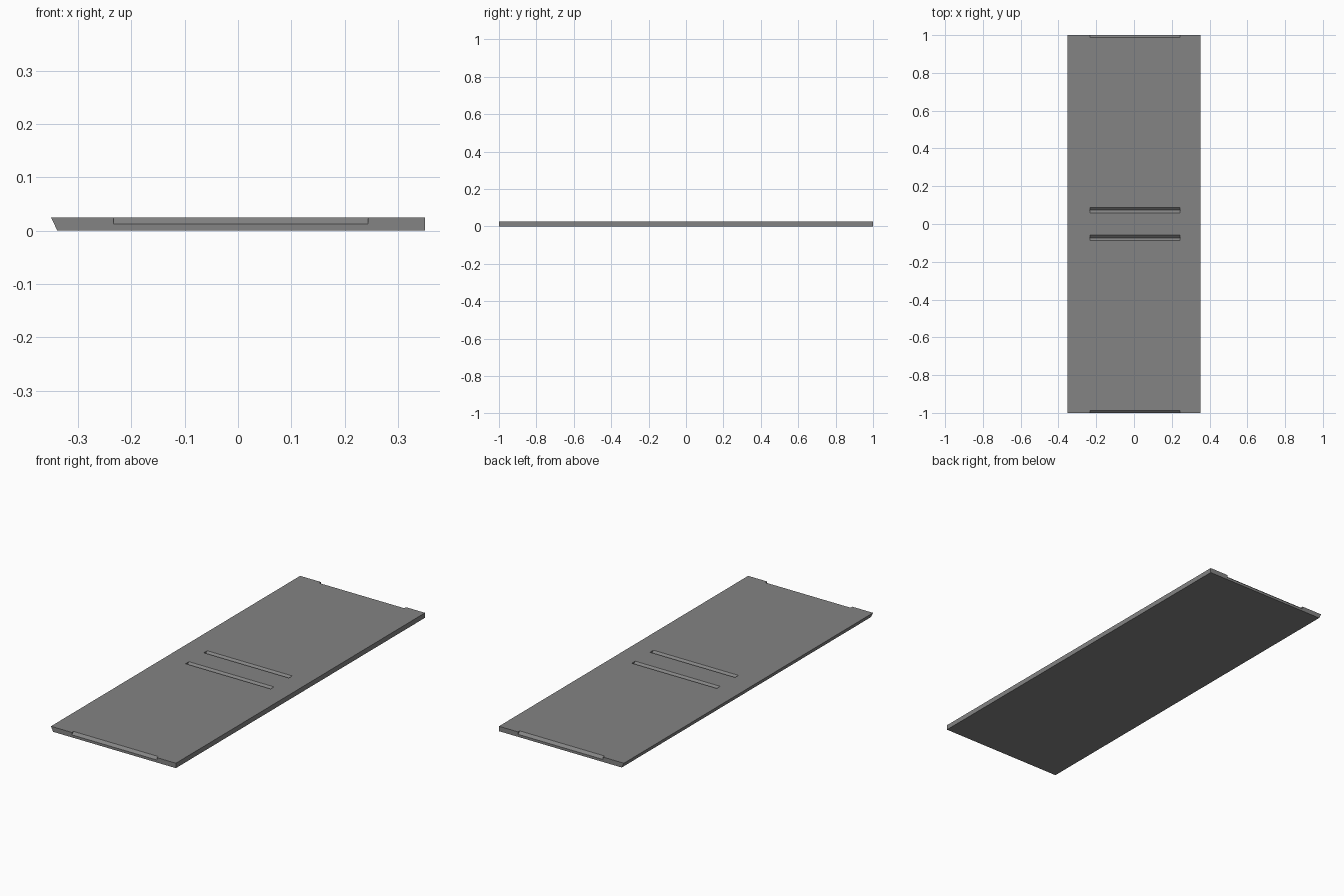
import bpy

if "Cube" in bpy.data.objects:
    bpy.data.objects.remove(bpy.data.objects["Cube"])

HALF_X, HALF_Y, THICK = 0.351, 1.0, 0.025
UNDERCUT = 0.012                  # slanted left edge, inset at the bottom
GROOVE_X = (-0.234, 0.244)        # groove ends along x
GROOVE_Z, GROOVE_HALF = 0.0127, 0.0138
GROOVE_Y = (-HALF_Y, -0.073, 0.073, HALF_Y)


def prism(name, section, offset):
    """Sweep a closed section by an offset vector into a solid."""
    n = len(section)
    verts = list(section) + [tuple(a + b for a, b in zip(p, offset)) for p in section]
    faces = [tuple(range(n))[::-1], tuple(range(n, 2 * n))]
    faces += [(i, (i + 1) % n, (i + 1) % n + n, i + n) for i in range(n)]
    mesh = bpy.data.meshes.new(name)
    mesh.from_pydata(verts, [], faces)
    obj = bpy.data.objects.new(name, mesh)
    bpy.context.collection.objects.link(obj)
    # Consistent outward normals for the booleans
    bpy.ops.object.select_all(action='DESELECT')
    bpy.context.view_layer.objects.active = obj
    obj.select_set(True)
    bpy.ops.object.mode_set(mode='EDIT')
    bpy.ops.mesh.select_all(action='SELECT')
    bpy.ops.mesh.normals_make_consistent(inside=False)
    bpy.ops.object.mode_set(mode='OBJECT')
    return obj


# Flat board with one slanted long edge
board = prism("board", [(-HALF_X + UNDERCUT, -HALF_Y, 0), (HALF_X, -HALF_Y, 0),
                        (HALF_X, -HALF_Y, THICK), (-HALF_X, -HALF_Y, THICK)],
              (0, 2 * HALF_Y, 0))
dark_grey = bpy.data.materials.new("dark_grey")
dark_grey.diffuse_color = (0.23, 0.23, 0.23, 1)
dark_grey.use_nodes = True
dark_grey.node_tree.nodes["Principled BSDF"].inputs["Base Color"].default_value = dark_grey.diffuse_color
board.data.materials.append(dark_grey)

# V grooves: two near the middle, half a groove at each end
rise = 0.02
half = GROOVE_HALF * rise / (THICK - GROOVE_Z)
for y in GROOVE_Y:
    cutter = prism("groove_cutter", [(GROOVE_X[0], y, GROOVE_Z),
                                     (GROOVE_X[0], y + half, GROOVE_Z + rise),
                                     (GROOVE_X[0], y - half, GROOVE_Z + rise)],
                   (GROOVE_X[1] - GROOVE_X[0], 0, 0))
    cutter.data.materials.append(dark_grey)
    cutter.hide_render = True
    mod = board.modifiers.new("groove", 'BOOLEAN')
    mod.operation = 'DIFFERENCE'
    mod.solver = 'EXACT'
    mod.object = cutter
    bpy.context.view_layer.objects.active = board
    bpy.ops.object.modifier_apply(modifier=mod.name)
    bpy.data.objects.remove(cutter, do_unlink=True)
